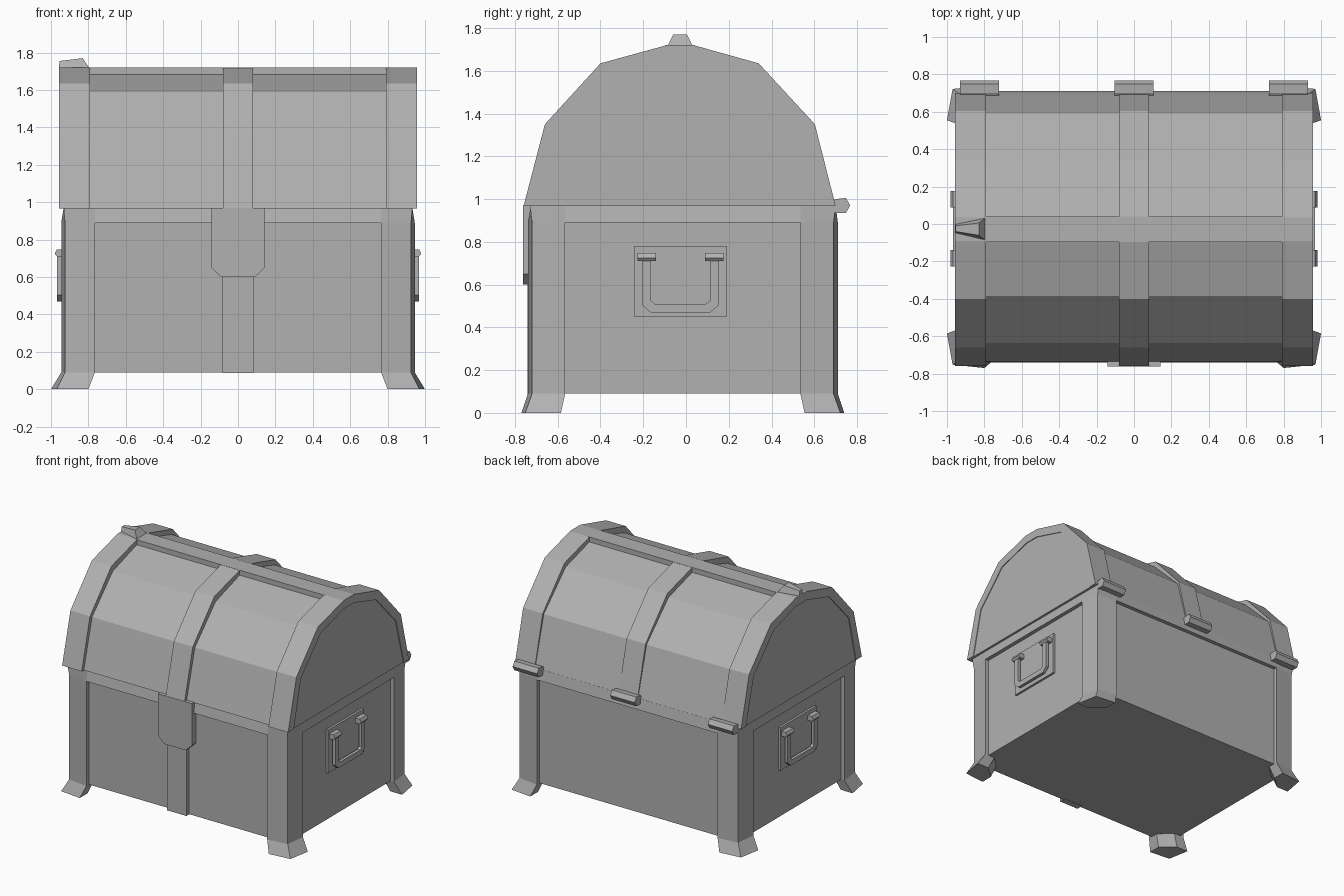
import bpy, bmesh

if "Cube" in bpy.data.objects:
    bpy.data.objects.remove(bpy.data.objects["Cube"])

YC = -0.015  # depth centre of the body
GREY = bpy.data.materials.new("dark_grey")
GREY.diffuse_color = (0.44, 0.44, 0.44, 1)
GREY.use_nodes = True
GREY.node_tree.nodes["Principled BSDF"].inputs["Base Color"].default_value = GREY.diffuse_color


def loft(name, rings):
    """Closed solid through matching rings of 3D points, flat shaded."""
    bm = bmesh.new()
    vs = [[bm.verts.new(p) for p in r] for r in rings]
    n = len(vs[0])
    for a, b in zip(vs, vs[1:]):
        for i in range(n):
            j = (i + 1) % n
            bm.faces.new((a[i], a[j], b[j], b[i]))
    bm.faces.new(vs[0][::-1])
    bm.faces.new(vs[-1])
    bmesh.ops.recalc_face_normals(bm, faces=bm.faces)
    me = bpy.data.meshes.new(name)
    bm.to_mesh(me)
    bm.free()
    me.materials.append(GREY)
    ob = bpy.data.objects.new(name, me)
    bpy.context.collection.objects.link(ob)
    return ob


def prism_x(name, prof, x0, x1):
    """Extrude a (y, z) profile along x."""
    return loft(name, [[(x, y, z) for y, z in prof] for x in (x0, x1)])


def prism_y(name, prof, y0, y1):
    """Extrude an (x, z) profile along y."""
    return loft(name, [[(x, y, z) for x, z in prof] for y in (y0, y1)])


def box(name, x0, x1, y0, y1, z0, z1):
    return prism_x(name, [(y0, z0), (y1, z0), (y1, z1), (y0, z1)], x0, x1)


# Body: recessed walls
box("body_walls", -0.915, 0.915, YC - 0.695, YC + 0.695, 0.09, 0.96)

# Top rim of the body, leaning inwards to the lid
low = [(0.765, 0.725), (0.925, 0.705), (0.945, 0.55)]
high = [(0.765, 0.71), (0.932, 0.715), (0.932, 0.55)]


def outline(corner, z):
    pts = []
    for sx, sy in ((1, 1), (1, -1), (-1, -1), (-1, 1)):
        c = corner if sx * sy > 0 else corner[::-1]
        pts += [(sx * x, YC + sy * y, z) for x, y in c]
    return pts


loft("body_rim", [outline(low, 0.89), outline(high, 0.97)])

# Corner posts with flared feet
post = low + [(0.86, 0.55), (0.765, 0.64)]
foot = [(0.80, 0.755), (0.97, 0.737), (1.0, 0.57), (0.90, 0.57), (0.80, 0.66)]
for sx, sn in ((-1, "left"), (1, "right")):
    for sy, fn in ((-1, "front"), (1, "back")):
        loft(f"corner_post_{fn}_{sn}",
             [[(sx * x, YC + sy * y, z) for x, y in ring]
              for ring, z in ((foot, 0), (post, 0.09), (post, 0.89))])

# Front strap and clasp
box("front_strap", -0.083, 0.083, -0.742, -0.69, 0.088, 0.65)
prism_y("clasp", [(-0.143, 0.97), (-0.143, 0.65), (-0.09, 0.60), (0.09, 0.60),
                  (0.143, 0.65), (0.143, 0.97)], -0.762, -0.70)

# Lid profiles (y, z); the panels run flush with the bands low at the back
outer = [(-0.76, 0.967), (-0.66, 1.35), (-0.40, 1.635), (-0.09, 1.72),
         (0.035, 1.72), (0.34, 1.635), (0.603, 1.35), (0.70, 0.967)]
panel = [(-0.735, 0.967), (-0.635, 1.335), (-0.385, 1.59), (-0.085, 1.685),
         (0.03, 1.685), (0.325, 1.60), (0.59, 1.34), (0.695, 0.967)]
inner = [(-0.69, 0.967), (-0.605, 1.32), (-0.365, 1.575), (-0.09, 1.655),
         (0.035, 1.655), (0.305, 1.575), (0.545, 1.32), (0.64, 0.967)]

# Lid shell, end panels, ridge and bands
prism_x("lid_panels", panel, -0.82, 0.82)
prism_x("lid_end_panels", inner, -0.95, 0.95)
prism_x("lid_centre_band", outer, -0.08, 0.08)
box("lid_ridge", -0.80, 0.80, -0.095, 0.04, 1.65, 1.72)
for s, sn in ((-1, "left"), (1, "right")):
    prism_x(f"lid_end_band_{sn}", outer + inner[::-1], s * 0.79, s * 0.956)

# Small tapered knob on the left end of the ridge
loft("ridge_knob", [
    [(-0.957, -0.05, 1.71), (-0.79, -0.09, 1.71), (-0.79, 0.035, 1.71), (-0.957, 0.0, 1.71)],
    [(-0.955, -0.04, 1.755), (-0.83, -0.06, 1.77), (-0.83, 0.005, 1.77), (-0.955, -0.01, 1.755)]])

# Back hinges
hinge = [(0.685, 0.94), (0.705, 0.935), (0.748, 0.935), (0.768, 0.97),
         (0.748, 1.005), (0.70, 1.0), (0.685, 0.99)]
for i, x in enumerate((-0.825, 0.0, 0.825)):
    prism_x(f"hinge_{i + 1}", hinge, x - 0.104, x + 0.104)

# Side handles: plate, U-shaped bar and two mounts
HC = -0.026
bar_out = [(0.18, 0.73), (0.18, 0.505), (0.14, 0.47)]
bar_in = [(0.138, 0.73), (0.138, 0.525), (0.12, 0.51)]
half_o = [(HC - y, z) for y, z in bar_out] + [(HC + y, z) for y, z in bar_out[::-1]]
half_i = [(HC - y, z) for y, z in bar_in] + [(HC + y, z) for y, z in bar_in[::-1]]
for s, sn in ((-1, "left"), (1, "right")):
    box(f"handle_plate_{sn}", s * 0.90, s * 0.932, HC - 0.217, HC + 0.217, 0.45, 0.78)
    prism_x(f"handle_bar_{sn}", half_o + half_i[::-1], s * 0.945, s * 0.968)
    for t, tn in ((-1, "front"), (1, "back")):
        y = HC + t * 0.158
        prism_y(f"handle_mount_{tn}_{sn}",
                [(s * 0.925, 0.71), (s * 0.968, 0.71), (s * 0.98, 0.725),
                 (s * 0.968, 0.748), (s * 0.925, 0.748)], y - 0.044, y + 0.044)
